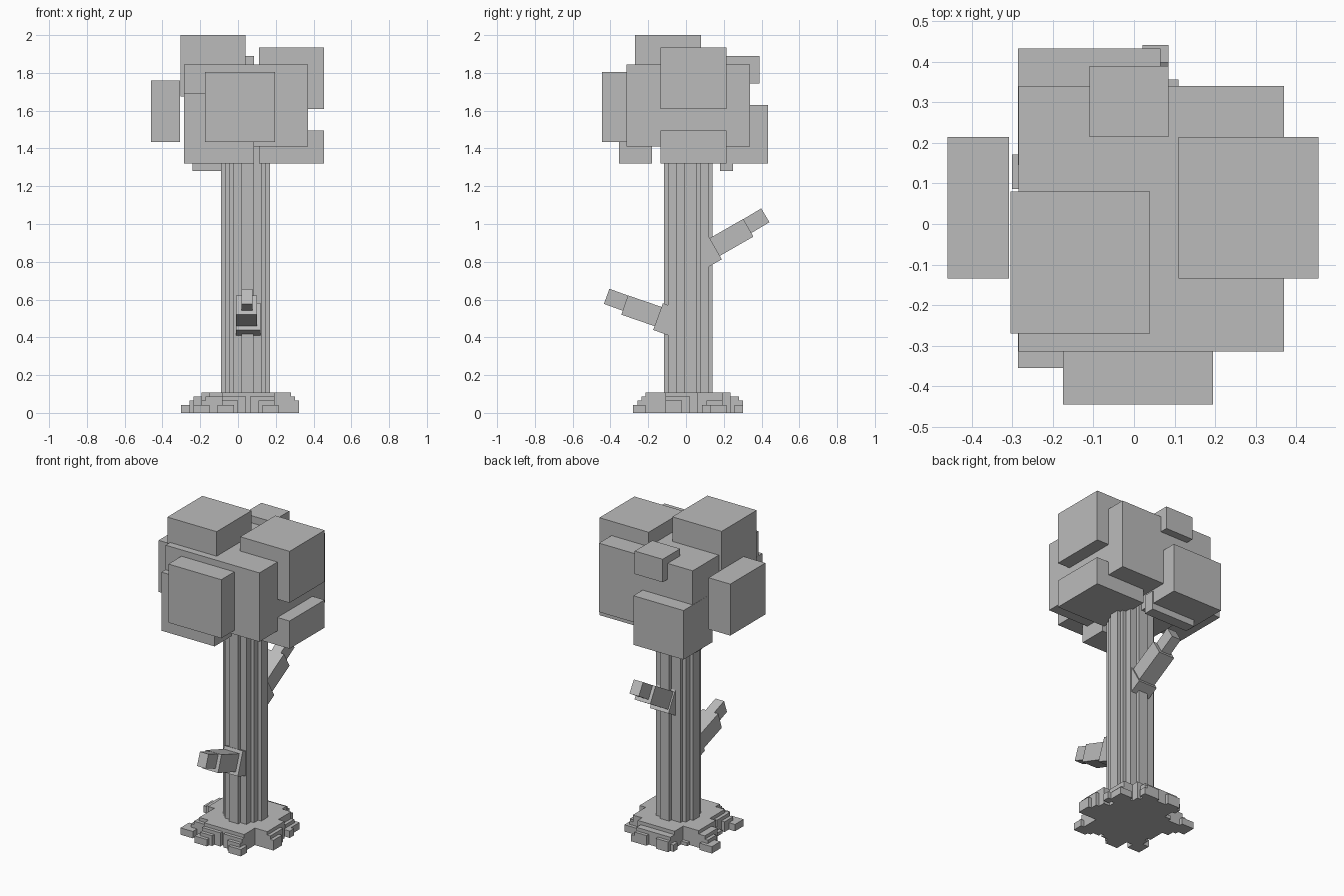
import bpy, bmesh, math, random
from mathutils import Matrix, Vector

if "Cube" in bpy.data.objects:
    bpy.data.objects.remove(bpy.data.objects["Cube"])

random.seed(4)
grey = bpy.data.materials.new("plain_grey")
grey.diffuse_color = (0.5, 0.5, 0.5, 1)
grey.use_nodes = True
grey.node_tree.nodes["Principled BSDF"].inputs["Base Color"].default_value = grey.diffuse_color


def finish(bm, name):
    bmesh.ops.recalc_face_normals(bm, faces=bm.faces)
    mesh = bpy.data.meshes.new(name)
    bm.to_mesh(mesh)
    bm.free()
    mesh.materials.append(grey)
    obj = bpy.data.objects.new(name, mesh)
    bpy.context.collection.objects.link(obj)
    return obj


def box(name, x0, x1, y0, y1, z0, z1):
    bm = bmesh.new()
    size = Matrix.Diagonal((x1 - x0, y1 - y0, z1 - z0, 1))
    mid = Matrix.Translation(((x0 + x1) / 2, (y0 + y1) / 2, (z0 + z1) / 2))
    bmesh.ops.create_cube(bm, size=1, matrix=mid @ size)
    return finish(bm, name)


def beam(name, x, start, end, width, thick):
    """Square bar in the yz plane between two (y, z) points."""
    a, b = Vector((x, *start)), Vector((x, *end))
    d = b - a
    turn = Matrix.Rotation(math.atan2(d.z, d.y), 4, 'X')
    bm = bmesh.new()
    bmesh.ops.create_cube(bm, size=1, matrix=Matrix.Translation((a + b) / 2) @ turn
                          @ Matrix.Diagonal((width, d.length, thick, 1)))
    return finish(bm, name)


# Leaf blocks
box("leaves_core", -0.285, 0.37, -0.315, 0.34, 1.41, 1.845)
box("leaves_top", -0.305, 0.04, -0.27, 0.08, 1.675, 2.0)
box("leaves_right_upper", 0.11, 0.455, -0.135, 0.215, 1.61, 1.935)
box("leaves_right_lower", 0.11, 0.455, -0.135, 0.215, 1.32, 1.495)
box("leaves_left", -0.46, -0.308, -0.135, 0.215, 1.435, 1.76)
box("leaves_front", -0.175, 0.195, -0.445, -0.30, 1.435, 1.805)
box("leaves_front_lower", -0.286, 0.085, -0.355, -0.18, 1.32, 1.69)
box("leaves_back", -0.286, 0.065, 0.145, 0.433, 1.32, 1.63)
box("leaves_back_upper", -0.11, 0.085, 0.215, 0.39, 1.745, 1.89)
box("leaves_back_underside", -0.24, 0.07, 0.18, 0.25, 1.28, 1.40)

# Trunk: stepped column, row by row (first and last filled cell per row)
S = 0.0215
CX, CY = 0.04, 0.0125
rows = [(5, 8), (3, 10), (2, 10), (1, 11), (1, 11), (0, 12),
        (0, 12), (0, 12), (1, 11), (1, 10), (2, 10), (5, 8)]
outline = []
for j, (a, b) in enumerate(rows):
    outline += [(b, j), (b, j + 1)]
for j in range(len(rows) - 1, -1, -1):
    outline += [(rows[j][0], j + 1), (rows[j][0], j)]
# drop repeated and straight-through points
outline = [p for k, p in enumerate(outline)
           if p != outline[k - 1] and not
           (outline[k - 1][0] == p[0] == outline[(k + 1) % len(outline)][0])]
bm = bmesh.new()
base = bm.faces.new([bm.verts.new((CX + (i - 6) * S, CY + (j - 6) * S, 0.02)) for i, j in outline])
ext = bmesh.ops.extrude_face_region(bm, geom=[base])
bmesh.ops.translate(bm, vec=(0, 0, 1.40), verts=[v for v in ext['geom'] if isinstance(v, bmesh.types.BMVert)])
finish(bm, "trunk")

# Branches: three bars each, thinner toward the tip
beam("front_branch_root", 0.055, (-0.03, 0.467), (-0.148, 0.510), 0.13, 0.15)
beam("front_branch_middle", 0.045, (-0.13, 0.504), (-0.325, 0.571), 0.11, 0.108)
beam("front_branch_tip", 0.048, (-0.31, 0.577), (-0.42, 0.617), 0.06, 0.085)
beam("back_branch_root", 0.055, (0.05, 0.814), (0.155, 0.874), 0.13, 0.14)
beam("back_branch_middle", 0.055, (0.14, 0.871), (0.33, 0.980), 0.11, 0.108)
beam("back_branch_tip", 0.053, (0.31, 0.980), (0.42, 1.046), 0.065, 0.085)

# Roots: stepped mound of cells with arms spreading from the trunk
N = 14
arms = [(0.30, -0.08), (-0.09, 0.29), (-0.30, 0.11), (-0.23, -0.20),
        (-0.10, -0.27), (0.13, -0.27), (0.20, 0.17), (0.08, 0.29)]
heights = {}


def stamp(cx, cy, half, level):
    """Raise a square patch of cells to the given level."""
    ci, cj = round(cx / S), round(cy / S)
    for i in range(ci - half, ci + half):
        for j in range(cj - half, cj + half):
            if -N <= i < N + 1 and -N + 1 <= j < N:
                heights[i, j] = max(heights.get((i, j), 0), level)


for i in range(-N, N):
    for j in range(-N, N):
        r = math.hypot(i * S + S / 2, j * S + S / 2)
        if r < 0.20:
            heights[i, j] = 1 if r > 0.185 else 2 if r > 0.165 else 4
for ax, ay in arms:
    for t, half, level in ((0.5, 4, 5), (0.68, 3, 4), (0.85, 2, 3), (1.0, 2, 2)):
        stamp(CX + ax * t, CY + ay * t, half, level)
    for k in range(3):
        t = random.uniform(0.75, 1.0)
        stamp(CX + ax * t + random.uniform(-0.06, 0.06),
              CY + ay * t + random.uniform(-0.06, 0.06), 1, random.choice((1, 2)))

bm = bmesh.new()


def quad(*pts):
    bm.faces.new([bm.verts.new((x * S, y * S, z * S)) for x, y, z in pts])


for (i, j), h in heights.items():
    I, J = i + 1, j + 1
    quad((i, j, h), (I, j, h), (I, J, h), (i, J, h))
    quad((i, J, 0), (I, J, 0), (I, j, 0), (i, j, 0))
    for (di, dj), (a, b) in {(0, -1): ((i, j), (I, j)), (1, 0): ((I, j), (I, J)),
                             (0, 1): ((I, J), (i, J)), (-1, 0): ((i, J), (i, j))}.items():
        for low in range(heights.get((i + di, j + dj), 0), h):
            quad((*a, low), (*b, low), (*b, low + 1), (*a, low + 1))
bmesh.ops.remove_doubles(bm, verts=bm.verts, dist=1e-5)
bmesh.ops.dissolve_limit(bm, angle_limit=0.01, verts=bm.verts, edges=bm.edges)
finish(bm, "roots")
